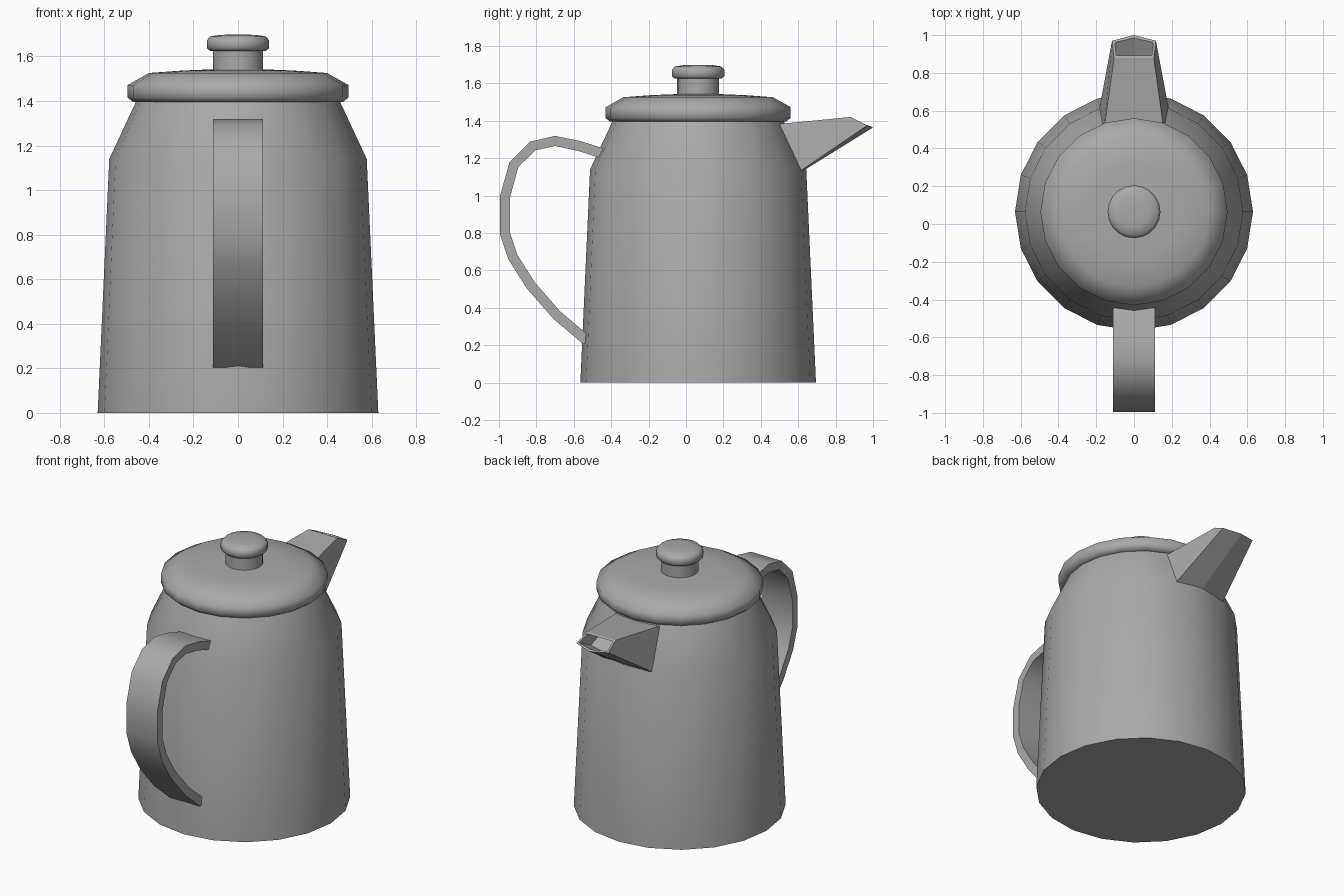
import bpy, bmesh, math
from mathutils import Vector

cube = bpy.data.objects.get("Cube")
if cube:
    bpy.data.objects.remove(cube)

SIDES = 20
CENTRE_Y = 0.065

grey = bpy.data.materials.new("plain_grey")
grey.use_nodes = True
grey.diffuse_color = (0.4, 0.4, 0.4, 1)
shader = next(n for n in grey.node_tree.nodes if n.type == 'BSDF_PRINCIPLED')
shader.inputs["Base Color"].default_value = grey.diffuse_color
shader.inputs["Roughness"].default_value = 0.6


def finish(name, bm, smooth=None):
    """Turn a bmesh into a named, shaded object."""
    bmesh.ops.recalc_face_normals(bm, faces=bm.faces[:])
    mesh = bpy.data.meshes.new(name)
    bm.to_mesh(mesh)
    bm.free()
    mesh.materials.append(grey)
    obj = bpy.data.objects.new(name, mesh)
    bpy.context.collection.objects.link(obj)
    if smooth:
        bpy.ops.object.select_all(action='DESELECT')
        obj.select_set(True)
        bpy.context.view_layer.objects.active = obj
        bpy.ops.object.shade_smooth_by_angle(angle=math.radians(smooth))
    return obj


def skin(bm, rings):
    """Bridge rings of vertices into a closed tube; return its two caps."""
    for a, b in zip(rings, rings[1:]):
        for i in range(len(a)):
            j = (i + 1) % len(a)
            bm.faces.new((a[i], a[j], b[j], b[i]))
    return bm.faces.new(rings[0]), bm.faces.new(rings[-1])


def turned(name, profile, smooth):
    """Revolve (radius, height) points around the pot's axis."""
    bm = bmesh.new()
    rings = []
    for r, z in profile:
        angles = [math.tau * i / SIDES for i in range(SIDES)]
        rings.append([bm.verts.new((r * math.cos(a), CENTRE_Y + r * math.sin(a), z))
                      for a in angles])
    skin(bm, rings)
    return finish(name, bm, smooth)


# Body, lid and knob
turned("body", [(0.63, 0), (0.578, 1.14), (0.452, 1.41)], 35)
turned("lid", [(0.44, 1.395), (0.47, 1.395), (0.495, 1.415), (0.495, 1.472),
               (0.40, 1.526), (0.25, 1.537), (0.05, 1.545)], 65)
turned("knob_stem", [(0.112, 1.53), (0.112, 1.635)], 35)
turned("knob", [(0.1, 1.625), (0.125, 1.625), (0.14, 1.638), (0.14, 1.672),
                (0.125, 1.69), (0.08, 1.697), (0.02, 1.699)], 65)

# Handle: a flat strap following a path in the y-z plane
path = [Vector((0, y, z)) for y, z in (
    (-0.43, 1.22), (-0.57, 1.265), (-0.70, 1.292), (-0.82, 1.265),
    (-0.92, 1.165), (-0.969, 0.99), (-0.969, 0.80), (-0.925, 0.67),
    (-0.83, 0.52), (-0.69, 0.36), (-0.53, 0.225))]
bm = bmesh.new()
rings = []
for i, p in enumerate(path):
    along = (path[min(i + 1, len(path) - 1)] - path[max(i - 1, 0)]).normalized()
    out = Vector((0, along.z, -along.y)) * 0.027
    side = Vector((0.112, 0, 0))
    rings.append([bm.verts.new(p + out * v + side * u)
                  for u, v in ((1, 1), (-1, 1), (-1, -1), (1, -1))])
skin(bm, rings)
finish("handle", bm, 40)


# Spout: five-sided, tapering, with a hollow mouth
def spout_ring(bm, top, side, keel):
    tx, ty, tz = top
    sx, sy, sz = side
    points = [(tx, ty, tz), (-tx, ty, tz), (-sx, sy, sz), (0, *keel), (sx, sy, sz)]
    return [bm.verts.new(p) for p in points]


bm = bmesh.new()
base = spout_ring(bm, (0.165, 0.45, 1.378), (0.195, 0.55, 1.09), (0.55, 1.085))
tip = spout_ring(bm, (0.105, 0.88, 1.42), (0.116, 0.97, 1.375), (1.0, 1.364))
_, mouth = skin(bm, [base, tip])
bmesh.ops.recalc_face_normals(bm, faces=bm.faces[:])
bmesh.ops.inset_region(bm, faces=[mouth], thickness=0.017)
floor = bmesh.ops.extrude_discrete_faces(bm, faces=[mouth])["faces"][0]
bmesh.ops.translate(bm, verts=floor.verts[:], vec=(0, -0.12, -0.06))
finish("spout", bm)
